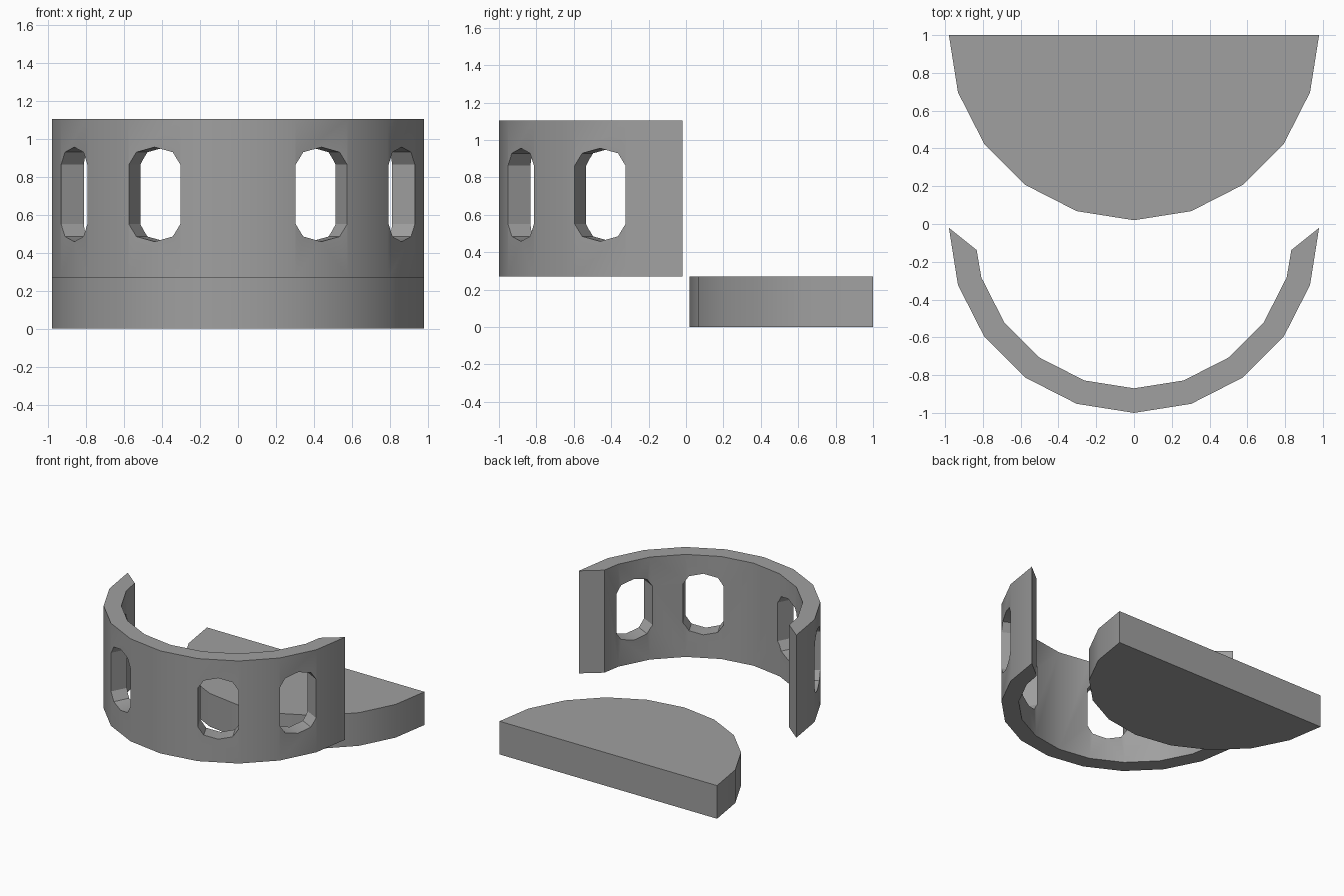
import bpy, bmesh, math
from mathutils import Matrix, Vector

default = bpy.data.objects.get("Cube")
if default:
    bpy.data.objects.remove(default, do_unlink=True)

grey = bpy.data.materials.new("mid_grey")
grey.use_nodes = True
colour = (0.35, 0.35, 0.35, 1)
grey.diffuse_color = colour
grey.node_tree.nodes["Principled BSDF"].inputs["Base Color"].default_value = colour

STEP = math.radians(18)
OUTER, INNER = 0.98, 0.85


def arc(radius, first, last, cy):
    """Points of a 20-sided circle, counted in steps away from the front."""
    return [(radius * math.sin(i * STEP), cy - radius * math.cos(i * STEP))
            for i in range(first, last + 1)]


def prism(name, outline, z0, z1):
    """Extrude a flat outline from z0 up to z1."""
    bm = bmesh.new()
    face = bm.faces.new([bm.verts.new((x, y, z0)) for x, y in outline])
    top = bmesh.ops.extrude_face_region(bm, geom=[face])["geom"]
    bmesh.ops.translate(bm, vec=(0, 0, z1 - z0),
                        verts=[v for v in top if isinstance(v, bmesh.types.BMVert)])
    bmesh.ops.recalc_face_normals(bm, faces=bm.faces)
    mesh = bpy.data.meshes.new(name)
    bm.to_mesh(mesh)
    bm.free()
    mesh.materials.append(grey)
    obj = bpy.data.objects.new(name, mesh)
    bpy.context.collection.objects.link(obj)
    return obj


def smooth(obj):
    obj.data.shade_smooth()
    obj.data.set_sharp_from_angle(angle=math.radians(30))


# Half-round base slab, flat side to the back
base = prism("base_slab", arc(OUTER, -5, 5, 1.0), 0, 0.27)
smooth(base)

# Half-ring wall with slanted ends
CY = -0.02
inner = [(0.833, -0.138)] + arc(INNER, -4, 4, CY)[::-1] + [(-0.833, -0.138)]
wall = prism("curved_wall", arc(OUTER, -5, 5, CY) + inner, 0.27, 1.105)

# Rounded slot outline: across, up
slot = []
for i in range(8):
    a = math.radians(45 * i)
    x, y = 0.152 * math.cos(a), 0.092 * math.sin(a)
    if i in (0, 4):
        ends = (-0.157, 0.157) if i == 0 else (0.157, -0.157)
        slot += [(x, e) for e in ends]
    else:
        slot.append((x, y + math.copysign(0.157, y)))

# Four radial window slots
for degrees in (-63, -27, 27, 63):
    cutter = prism("window_cutter", slot, 0.6, 1.2)
    cutter.data.transform(Matrix.Translation((0, CY, 0.707))
                          @ Matrix.Rotation(math.radians(degrees), 4, "Z")
                          @ Matrix.Rotation(math.radians(90), 4, "X"))
    cutter.hide_render = True
    cut = wall.modifiers.new("window", "BOOLEAN")
    cut.operation, cut.solver, cut.object = "DIFFERENCE", "EXACT", cutter
    bpy.context.view_layer.objects.active = wall
    bpy.ops.object.modifier_apply(modifier=cut.name)
    bpy.data.objects.remove(cutter, do_unlink=True)
smooth(wall)
